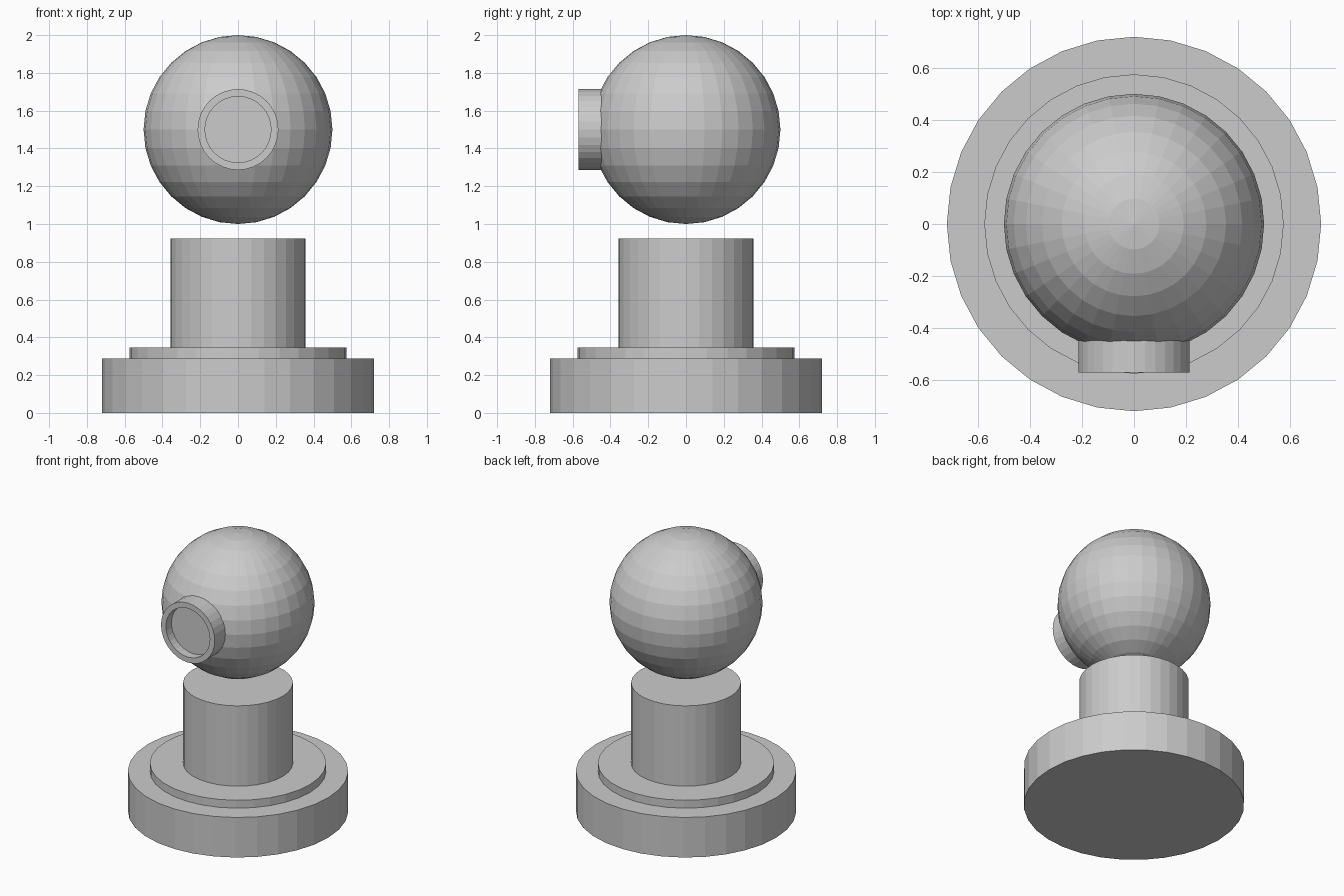
import bpy, bmesh
from math import radians, sin, cos, tau
from mathutils import Matrix

if "Cube" in bpy.data.objects:
    bpy.data.objects.remove(bpy.data.objects["Cube"])

SIDES = 32


def add_object(name, bm):
    bmesh.ops.recalc_face_normals(bm, faces=bm.faces)
    mesh = bpy.data.meshes.new(name)
    bm.to_mesh(mesh)
    bm.free()
    obj = bpy.data.objects.new(name, mesh)
    bpy.context.collection.objects.link(obj)
    return obj


def turned(name, profile, matrix=Matrix()):
    """Stack of rings from (radius, height) pairs, capped at both ends."""
    bm = bmesh.new()
    rings = [[bm.verts.new((r * sin(tau * i / SIDES), r * cos(tau * i / SIDES), z))
              for i in range(SIDES)] for r, z in profile]
    for a, b in zip(rings, rings[1:]):
        for i in range(SIDES):
            j = (i + 1) % SIDES
            bm.faces.new((a[i], a[j], b[j], b[i]))
    bm.faces.new(rings[0])
    bm.faces.new(rings[-1])
    bm.transform(matrix)
    return add_object(name, bm)


# Stepped base with its stem
turned("pedestal", [(0.719, 0), (0.719, 0.288), (0.575, 0.288), (0.575, 0.345),
                    (0.358, 0.345), (0.358, 0.923)])

# Floating ball
bm = bmesh.new()
bmesh.ops.create_uvsphere(bm, u_segments=SIDES, v_segments=16, radius=0.5,
                          matrix=Matrix.Translation((0, 0, 1.5)))
add_object("ball", bm)

# Round eyepiece with a shallow recess, facing the front
turned("eyepiece", [(0.214, 0.43), (0.214, 0.57), (0.175, 0.57), (0.175, 0.507)],
       Matrix.Translation((0, 0, 1.5)) @ Matrix.Rotation(radians(90), 4, 'X'))
